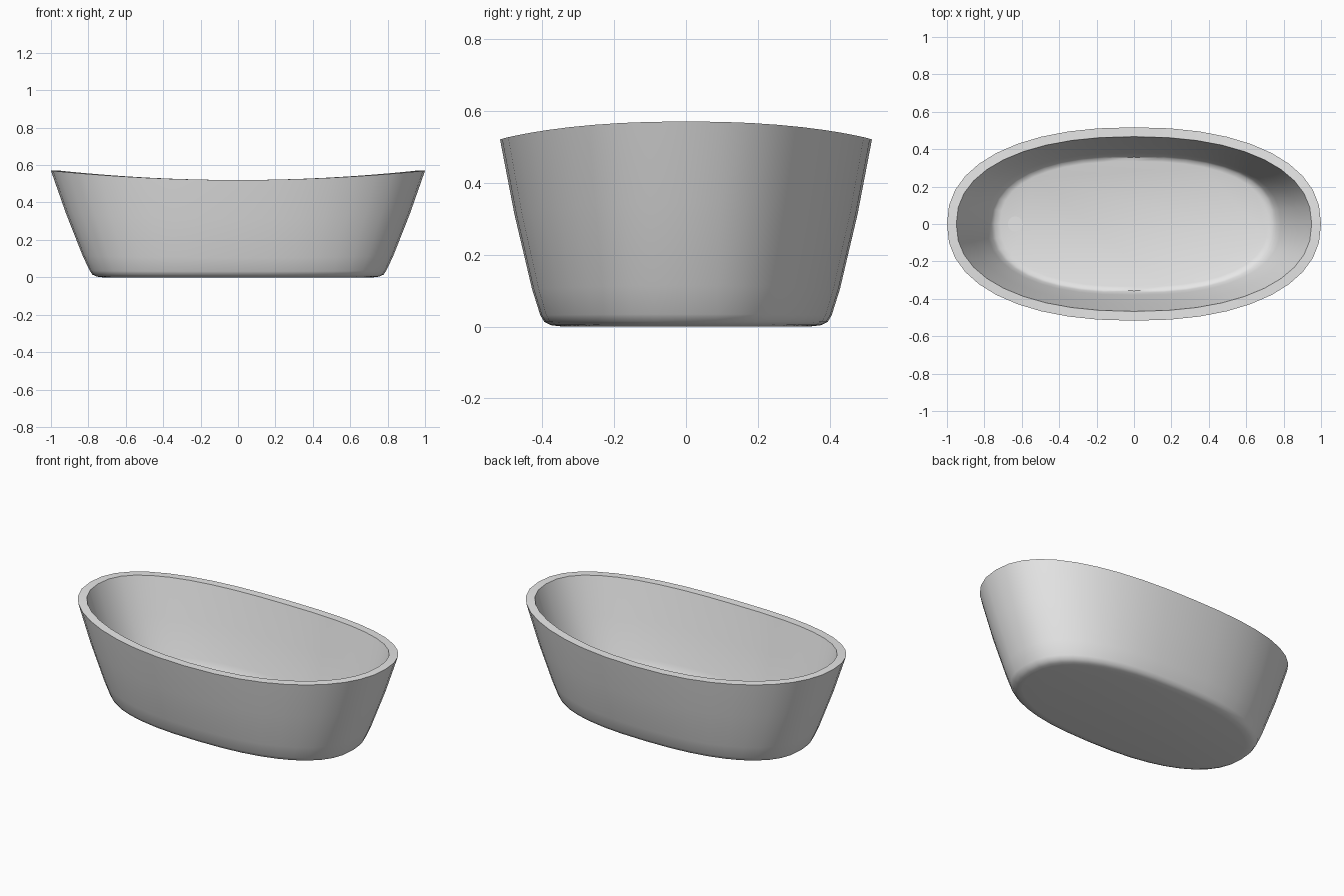
import bpy, bmesh, math

if "Cube" in bpy.data.objects:
    bpy.data.objects.remove(bpy.data.objects["Cube"], do_unlink=True)

SEGMENTS = 40


def material(name, rgb):
    m = bpy.data.materials.new(name)
    m.use_nodes = True
    m.diffuse_color = (*rgb, 1)
    m.node_tree.nodes["Principled BSDF"].inputs["Base Color"].default_value = (*rgb, 1)
    return m


def power(v, e):
    return math.copysign(abs(v) ** e, v)


def rim_height(x):
    # the rim sweeps up towards both ends
    return 0.52 + 0.05 * x * x


def oval(a, b, n):
    # rounded oval outline, slightly squarer than an ellipse
    for i in range(SEGMENTS):
        t = 2 * math.pi * i / SEGMENTS
        yield a * power(math.cos(t), 2 / n), b * power(math.sin(t), 2 / n)


def finish(name, bm, mat, angle=40):
    bmesh.ops.recalc_face_normals(bm, faces=bm.faces)
    mesh = bpy.data.meshes.new(name)
    bm.to_mesh(mesh)
    bm.free()
    ob = bpy.data.objects.new(name, mesh)
    bpy.context.collection.objects.link(ob)
    mesh.materials.append(mat)
    bpy.ops.object.select_all(action="DESELECT")
    ob.select_set(True)
    bpy.context.view_layer.objects.active = ob
    bpy.ops.object.shade_smooth_by_angle(angle=math.radians(angle))
    return ob


enamel = material("grey enamel", (0.8, 0.8, 0.8))

# Tub shell: half length, half width, squareness, height (fraction of the rim)
outer = [(0.725, 0.345, 2.4, 0), (0.755, 0.375, 2.4, 0.007), (0.778, 0.394, 2.4, 0.025),
         (0.792, 0.405, 2.4, 0.06), (0.83, 0.428, 2.35, 0.2), (0.92, 0.477, 2.3, 0.6),
         (1.0, 0.517, 2.25, 1)]
inner = [(0.95, 0.467, 2.25, 1), (0.87, 0.426, 2.3, 0.6), (0.785, 0.38, 2.4, 0.2),
         (0.762, 0.367, 2.4, 0.11), (0.745, 0.357, 2.4, 0.08), (0.715, 0.335, 2.4, 0.065)]

bm = bmesh.new()
rings = [[bm.verts.new((x, y, f * rim_height(x / a))) for x, y in oval(a, b, n)]
         for a, b, n, f in outer + inner]
for low, high in zip(rings, rings[1:]):
    for i in range(SEGMENTS):
        j = (i + 1) % SEGMENTS
        bm.faces.new((low[i], low[j], high[j], high[i]))
bm.faces.new(rings[0])
bm.faces.new(rings[-1])
# level the floor
for v in rings[-1]:
    v.co.z = 0.035
finish("tub_shell", bm, enamel)

# Drain cover on the floor
bm = bmesh.new()
bmesh.ops.create_cone(bm, cap_ends=True, segments=24, radius1=0.04, radius2=0.04, depth=0.006)
bmesh.ops.translate(bm, verts=bm.verts, vec=(-0.635, 0, 0.035))
finish("drain_cover", bm, enamel)
